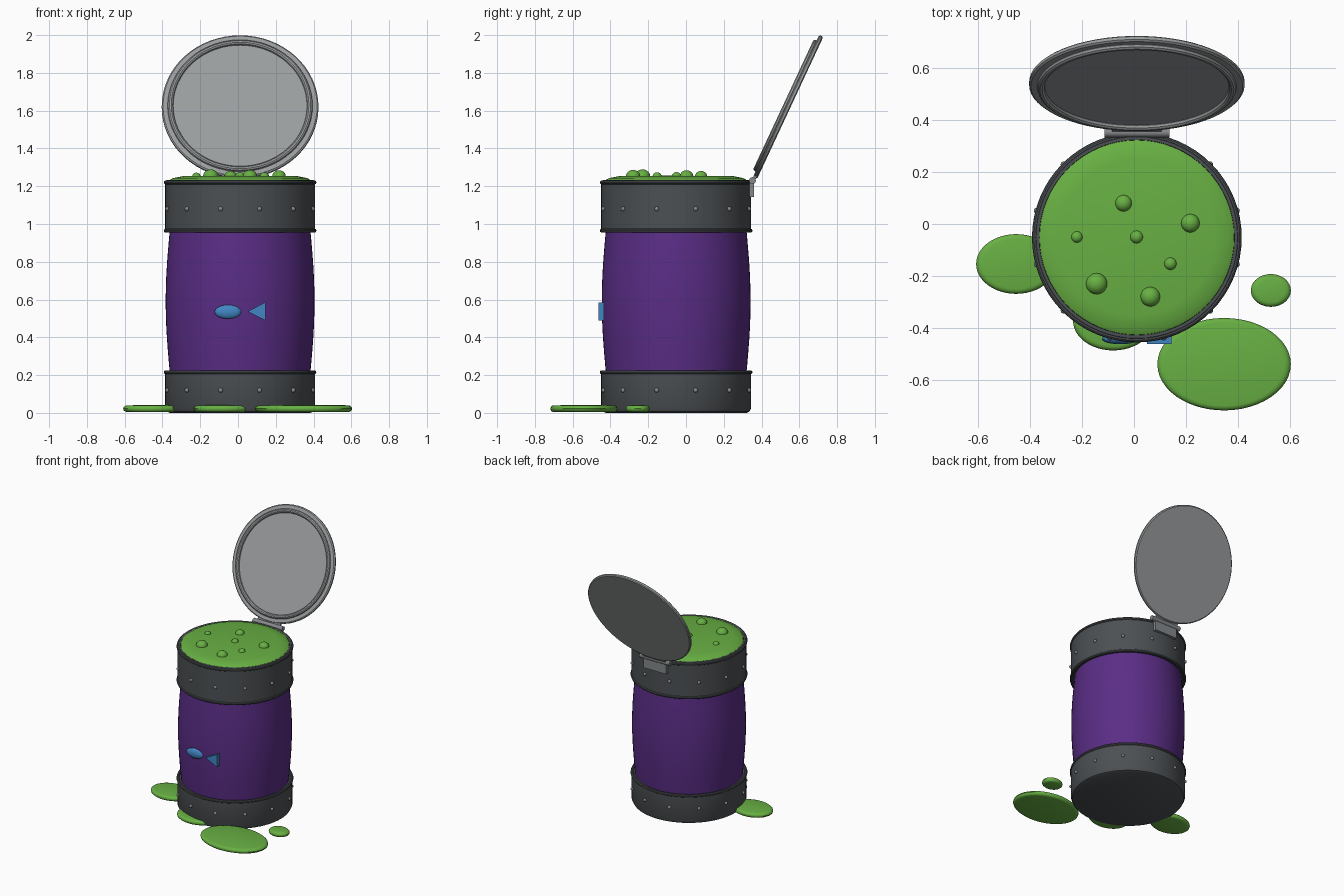
import bpy, bmesh, math
from mathutils import Matrix, Vector

if "Cube" in bpy.data.objects:
    bpy.data.objects.remove(bpy.data.objects["Cube"])

CX, CY = 0.011, -0.052   # barrel axis


def mat(name, hexcol):
    def lin(c):
        return c / 12.92 if c <= 0.04045 else ((c + 0.055) / 1.055) ** 2.4
    m = bpy.data.materials.new(name)
    m.diffuse_color = [lin(int(hexcol[i:i + 2], 16) / 255) for i in (0, 2, 4)] + [1]
    m.use_nodes = True
    m.node_tree.nodes["Principled BSDF"].inputs["Base Color"].default_value = m.diffuse_color
    return m


PURPLE = mat("purple paint", "5A2D86")
DARK = mat("dark metal", "4C5053")
GREY = mat("lid grey", "9A9D9E")
STEEL = mat("hinge steel", "85898B")
GREEN = mat("green slime", "68B043")
BLUE = mat("blue mark", "4286C4")


def finish(bm, name, material, matrix=None, smooth=True):
    bmesh.ops.recalc_face_normals(bm, faces=bm.faces)
    me = bpy.data.meshes.new(name)
    bm.to_mesh(me)
    bm.free()
    ob = bpy.data.objects.new(name, me)
    bpy.context.collection.objects.link(ob)
    me.materials.append(material)
    if matrix is not None:
        me.transform(matrix)
    if smooth:
        bpy.ops.object.select_all(action='DESELECT')
        ob.select_set(True)
        bpy.context.view_layer.objects.active = ob
        bpy.ops.object.shade_smooth_by_angle(angle=math.radians(35))
    return ob


def lathe(name, profile, material, matrix, n=64, closed=False):
    """Spin (radius, z) points around z; radius 0 makes a pole."""
    bm = bmesh.new()
    rings = []
    for r, z in profile:
        if r == 0:
            rings.append([bm.verts.new((0, 0, z))] * n)
        else:
            rings.append([bm.verts.new((r * math.cos(2 * math.pi * i / n),
                                        r * math.sin(2 * math.pi * i / n), z)) for i in range(n)])
    pairs = list(zip(rings, rings[1:])) + ([(rings[-1], rings[0])] if closed else [])
    for a, b in pairs:
        for i in range(n):
            j = (i + 1) % n
            vs = list(dict.fromkeys((a[i], a[j], b[j], b[i])))
            if len(vs) > 2:
                bm.faces.new(vs)
    return finish(bm, name, material, matrix)


def bead(name, radius, minor, z, material, matrix):
    pts = [(radius + minor * math.cos(t * math.pi / 5), z + minor * math.sin(t * math.pi / 5))
           for t in range(10)]
    return lathe(name, pts, material, matrix, closed=True)


def ball(name, pos, scale, material):
    bm = bmesh.new()
    bmesh.ops.create_uvsphere(bm, u_segments=20, v_segments=12, radius=1)
    return finish(bm, name, material, Matrix.Translation(pos) @ Matrix.Diagonal((*scale, 1)))


def box(name, pos, size, material, rot=0):
    bm = bmesh.new()
    bmesh.ops.create_cube(bm, size=1)
    m = Matrix.Translation(pos) @ Matrix.Rotation(rot, 4, 'X') @ Matrix.Diagonal((*size, 1))
    return finish(bm, name, material, m, smooth=False)


AXIS = Matrix.Translation((CX, CY, 0))

# Bulging barrel body
body = [(0.371 + 0.023 * math.sin(math.pi * i / 12), 0.20 + 0.78 * i / 12) for i in range(13)]
lathe("barrel_body", body, PURPLE, AXIS)

# Metal bands with beads
lathe("lower_band", [(0, 0), (0.372, 0), (0.388, 0.007), (0.397, 0.025), (0.397, 0.215), (0.36, 0.22)], DARK, AXIS)
lathe("upper_band", [(0.36, 0.96), (0.397, 0.965), (0.397, 1.22), (0.388, 1.232), (0.376, 1.232),
                     (0.374, 1.20)], DARK, AXIS)
for i, z in enumerate((0.215, 0.965, 1.22)):
    bead(f"band_bead_{i + 1}", 0.393, 0.011, z, DARK, AXIS)

# Rivets
for row, z in enumerate((0.12, 1.08)):
    for k in range(12):
        a = math.radians(15 + 30 * k)
        ball(f"rivet_{row}_{k}", (CX + 0.398 * math.cos(a), CY + 0.398 * math.sin(a), z),
             (0.012,) * 3, STEEL)

# Slime filling and bubbles
lathe("slime_surface", [(0.376, 1.20), (0.375, 1.232), (0.355, 1.243), (0.30, 1.254), (0, 1.256)], GREEN, AXIS)
for i, (x, y, r) in enumerate([(-0.04, 0.08, 0.032), (0.217, 0.003, 0.036), (-0.22, -0.05, 0.022),
                               (0.01, -0.05, 0.025), (0.14, -0.153, 0.024), (-0.144, -0.23, 0.041),
                               (0.063, -0.28, 0.038)]):
    ball(f"bubble_{i + 1}", (x, y, 1.252), (r, r, r * 0.9), GREEN)

# Puddles on the floor
for i, (x, y, rx, ry) in enumerate([(0.347, -0.54, 0.257, 0.178), (0.527, -0.256, 0.077, 0.063),
                                    (-0.454, -0.154, 0.154, 0.115), (-0.08, -0.372, 0.155, 0.115)]):
    k = 0.018 / ry
    prof = [(0, 0.004), (1 - k, 0.004)]
    prof += [(1 - k + k * math.cos(t), 0.022 + 0.018 * math.sin(t))
             for t in (math.radians(d) for d in (-60, -30, 0, 30, 60))]
    prof += [(1 - k, 0.04), (0, 0.042)]
    lathe(f"puddle_{i + 1}", prof, GREEN,
          Matrix.Translation((x, y, 0)) @ Matrix.Diagonal((rx, ry, 1, 1)), n=48)

# Open lid: local +z is the inner face, leaning back by 25 degrees
TILT = math.radians(25)
LID = Matrix.Translation((CX, 0.541, 1.62)) @ Matrix.Rotation(math.pi / 2 - TILT, 4, 'X')
lathe("lid", [(0, -0.012), (0.408, -0.012), (0.415, -0.006), (0.415, 0.006), (0.408, 0.012), (0, 0.012)],
      GREY, LID)
bead("lid_ridge", 0.369, 0.015, 0.014, GREY, LID)

# Hinge
box("hinge_plate", (CX, 0.348, 1.185), (0.19, 0.024, 0.085), STEEL)
box("hinge_leaf", (CX, 0.372, 1.262), (0.19, 0.016, 0.07), STEEL, -TILT)
bm = bmesh.new()
bmesh.ops.create_cone(bm, cap_ends=True, segments=16, radius1=0.018, radius2=0.018, depth=0.25)
finish(bm, "hinge_pin", STEEL, Matrix.Translation((CX, 0.352, 1.23)) @ Matrix.Rotation(math.pi / 2, 4, 'Y'))

# Blue mark on the front: oval and triangle
ball("mark_oval", (-0.053, -0.443, 0.535), (0.071, 0.02, 0.037), BLUE)
bm = bmesh.new()
tri = [bm.verts.new((x, -0.463, z)) for x, z in ((0.05, 0.537), (0.145, 0.49), (0.145, 0.585))]
face = bm.faces.new(tri)
ext = bmesh.ops.extrude_face_region(bm, geom=[face])
bmesh.ops.translate(bm, vec=Vector((0, 0.03, 0)),
                    verts=[v for v in ext["geom"] if isinstance(v, bmesh.types.BMVert)])
finish(bm, "mark_triangle", BLUE, smooth=False)
